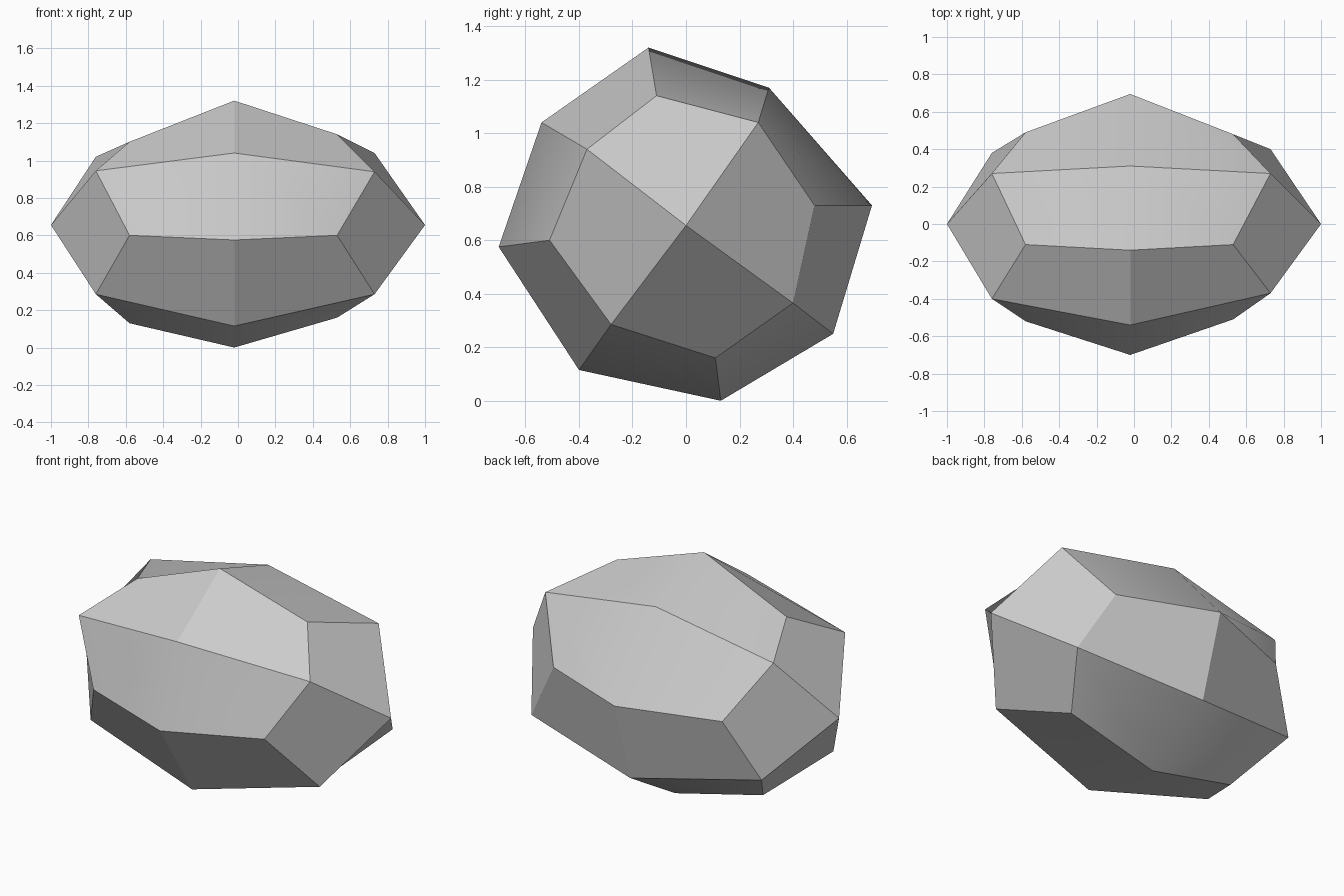
import bpy, bmesh, math

cube = bpy.data.objects.get("Cube")
if cube:
    bpy.data.objects.remove(cube, do_unlink=True)

# Plain grey stone
grey = bpy.data.materials.new("stone_grey")
grey.use_nodes = True
color = (0.6, 0.6, 0.6, 1.0)
grey.diffuse_color = color
grey.node_tree.nodes["Principled BSDF"].inputs["Base Color"].default_value = color

# Cross-sections as (y, z), alternating ridge points and corner points
waist = [(.31, 1.17), (-.14, 1.32), (-.54, 1.04), (-.70, .575),
         (-.40, .115), (.13, 0), (.55, .25), (.695, .73)]
left_shoulder = [(.27, 1.04), (-.11, 1.14), (-.37, .94), (-.51, .60),
                 (-.28, .285), (.11, .16), (.40, .365), (.48, .73)]
right_shoulder = [(.27, 1.02), (-.11, 1.10), (-.40, .945), (-.52, .60),
                  (-.29, .285), (.11, .13), (.38, .37), (.49, .71)]

bm = bmesh.new()


def ring(points, ridge_x, corner_x):
    return [bm.verts.new((corner_x if i % 2 else ridge_x, y, z))
            for i, (y, z) in enumerate(points)]


# Each end: a band of quads from the waist, closed by four quads at the tip
middle = ring(waist, -.02, -.02)
ends = [(ring(left_shoulder, .73, .53), 1), (ring(right_shoulder, -.76, -.58), -1)]
for shoulder, tip_x in ends:
    tip = bm.verts.new((tip_x, 0, .655))
    for i in range(8):
        j = (i + 1) % 8
        bm.faces.new((middle[i], middle[j], shoulder[j], shoulder[i]))
    for i in range(0, 8, 2):
        bm.faces.new((tip, shoulder[i], shoulder[i + 1], shoulder[(i + 2) % 8]))
bmesh.ops.recalc_face_normals(bm, faces=bm.faces)

mesh = bpy.data.meshes.new("rock")
bm.to_mesh(mesh)
bm.free()
mesh.materials.append(grey)
rock = bpy.data.objects.new("rock", mesh)
bpy.context.collection.objects.link(rock)

# Smooth facets, keeping the strong ridges sharp
bpy.ops.object.select_all(action="DESELECT")
rock.select_set(True)
bpy.context.view_layer.objects.active = rock
bpy.ops.object.shade_smooth_by_angle(angle=math.radians(30))
